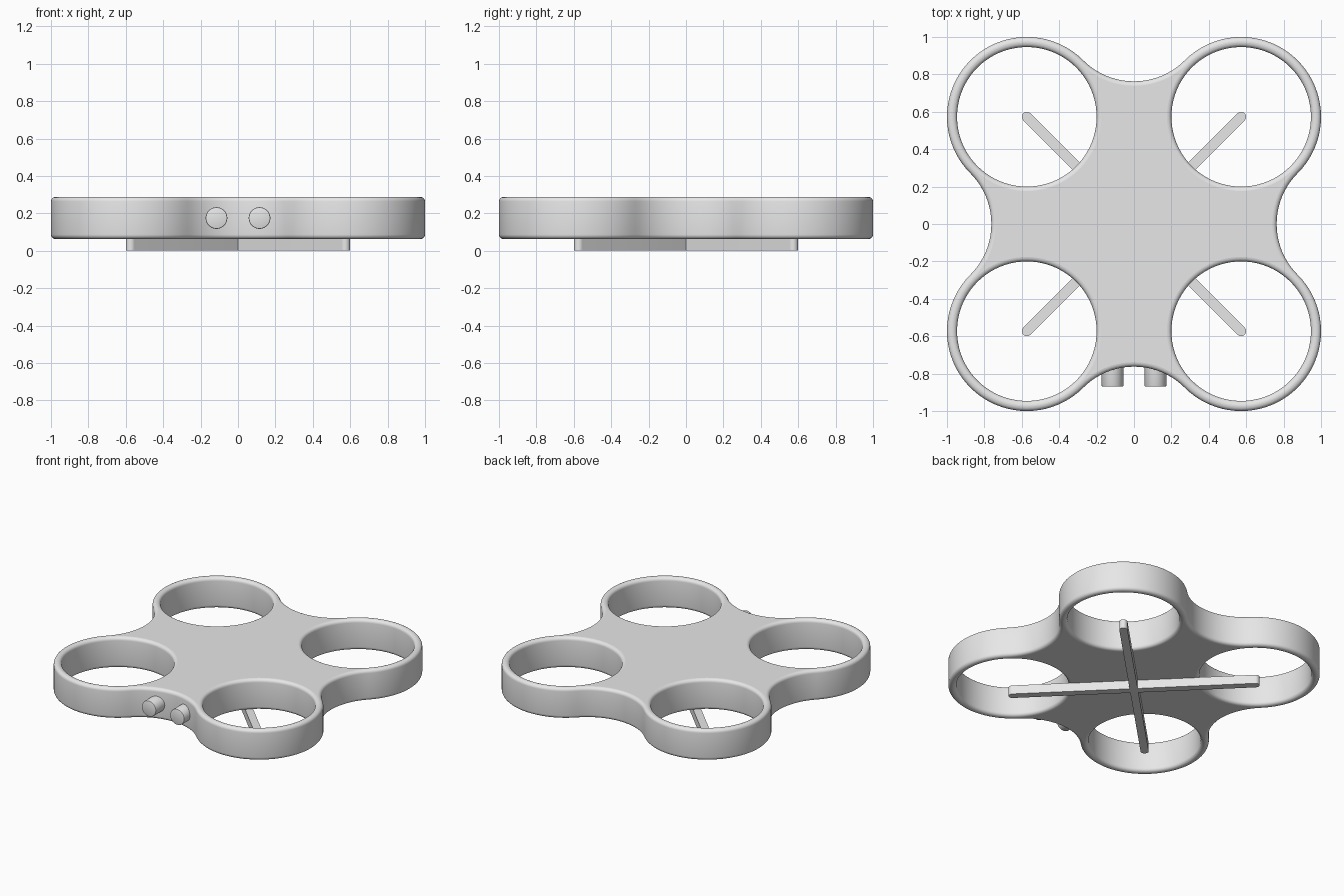
import bpy, bmesh
from math import radians, cos, sin, pi, sqrt
from mathutils import Matrix, Vector

cube = bpy.data.objects.get("Cube")
if cube:
    bpy.data.objects.remove(cube, do_unlink=True)

grey = bpy.data.materials.new("light_grey")
grey.use_nodes = True
grey.diffuse_color = (0.8, 0.8, 0.8, 1)
grey.node_tree.nodes["Principled BSDF"].inputs["Base Color"].default_value = (0.8, 0.8, 0.8, 1)

ROTOR = 0.573                     # rotor axis offset in x and y
RING, HOLE = 0.427, 0.373         # guard outer and inner radius
FILLET = ROTOR * sqrt(2) - RING   # concave waist radius
BOTTOM, TOP, ROUND = 0.063, 0.288, 0.024


def arc(cx, cy, r, a0, a1, n):
    """Points along an arc in degrees, last point left out."""
    angles = [radians(a0 + (a1 - a0) * i / n) for i in range(n)]
    return [(cx + r * cos(a), cy + r * sin(a)) for a in angles]


def outline(inset):
    """Outer contour: four guard arcs joined by four tangent waists."""
    pts = []
    for k in range(4):
        a, b = radians(45 + 90 * k), radians(90 + 90 * k)
        d = ROTOR * sqrt(2)
        pts += arc(d * cos(a), d * sin(a), RING - inset, 90 * k - 45, 90 * k + 135, 40)
        pts += arc(2 * ROTOR * cos(b), 2 * ROTOR * sin(b), FILLET + inset,
                   90 * k + 315, 90 * k + 225, 20)
    return pts


def make_object(name, bm):
    bmesh.ops.recalc_face_normals(bm, faces=bm.faces)
    mesh = bpy.data.meshes.new(name)
    bm.to_mesh(mesh)
    bm.free()
    mesh.materials.append(grey)
    obj = bpy.data.objects.new(name, mesh)
    bpy.context.collection.objects.link(obj)
    return obj


def smooth(obj):
    bpy.ops.object.select_all(action='DESELECT')
    obj.select_set(True)
    bpy.context.view_layer.objects.active = obj
    bpy.ops.object.shade_smooth_by_angle(angle=radians(35))


# Body: rounded wall profile swept round the outline and the four rotor openings
steps = [radians(90 * i / 5) for i in range(6)]
profile = [(ROUND * (1 - sin(a)), BOTTOM + ROUND * (1 - cos(a))) for a in steps]
profile += [(d, BOTTOM + TOP - z) for d, z in reversed(profile)]

contours = [outline]
for sx in (-1, 1):
    for sy in (-1, 1):
        contours.append(lambda d, sx=sx, sy=sy:
                        arc(sx * ROTOR, sy * ROTOR, HOLE + d, 0, 360, 80))

bm = bmesh.new()
caps = ([], [])
for contour in contours:
    loops = [[bm.verts.new((x, y, z)) for x, y in contour(d)] for d, z in profile]
    n = len(loops[0])
    for low, high in zip(loops, loops[1:]):
        for i in range(n):
            j = (i + 1) % n
            bm.faces.new((low[i], low[j], high[j], high[i])).smooth = True
    for cap, loop in zip(caps, (loops[0], loops[-1])):
        cap += [bm.edges.get((loop[i], loop[(i + 1) % n])) for i in range(n)]
for cap, direction in zip(caps, (-1, 1)):
    filled = bmesh.ops.triangle_fill(bm, edges=cap, use_beauty=True,
                                     normal=Vector((0, 0, direction)))
    for item in filled["geom"]:
        if isinstance(item, bmesh.types.BMFace):
            item.smooth = False
make_object("body", bm)

# Crossed support bars with rounded ends below the body
for name, angle in (("support_bar_a", 45), ("support_bar_b", -45)):
    bm = bmesh.new()
    half = ROTOR * sqrt(2)
    pts = arc(half, 0, 0.027, -90, 90, 12) + [(half, 0.027)]
    pts += [(-x, -y) for x, y in pts]
    face = bm.faces.new([bm.verts.new((x, y, 0)) for x, y in pts])
    top = bmesh.ops.extrude_face_region(bm, geom=[face])["geom"]
    bmesh.ops.translate(bm, vec=(0, 0, BOTTOM + 0.002),
                        verts=[v for v in top if isinstance(v, bmesh.types.BMVert)])
    bmesh.ops.rotate(bm, verts=bm.verts, matrix=Matrix.Rotation(radians(angle), 3, 'Z'))
    smooth(make_object(name, bm))

# Pair of round sensors on the front waist
for name, x in (("right_sensor", -0.115), ("left_sensor", 0.115)):
    bm = bmesh.new()
    place = Matrix.Translation((x, -0.79, 0.175)) @ Matrix.Rotation(pi / 2, 4, 'X')
    bmesh.ops.create_cone(bm, cap_ends=True, segments=40, radius1=0.058, radius2=0.058,
                          depth=0.16, matrix=place)
    rim = [e for e in bm.edges if all(v.co.y < -0.8 for v in e.verts)]
    bmesh.ops.bevel(bm, geom=rim, offset=0.006, segments=2, profile=0.5, affect='EDGES')
    smooth(make_object(name, bm))
